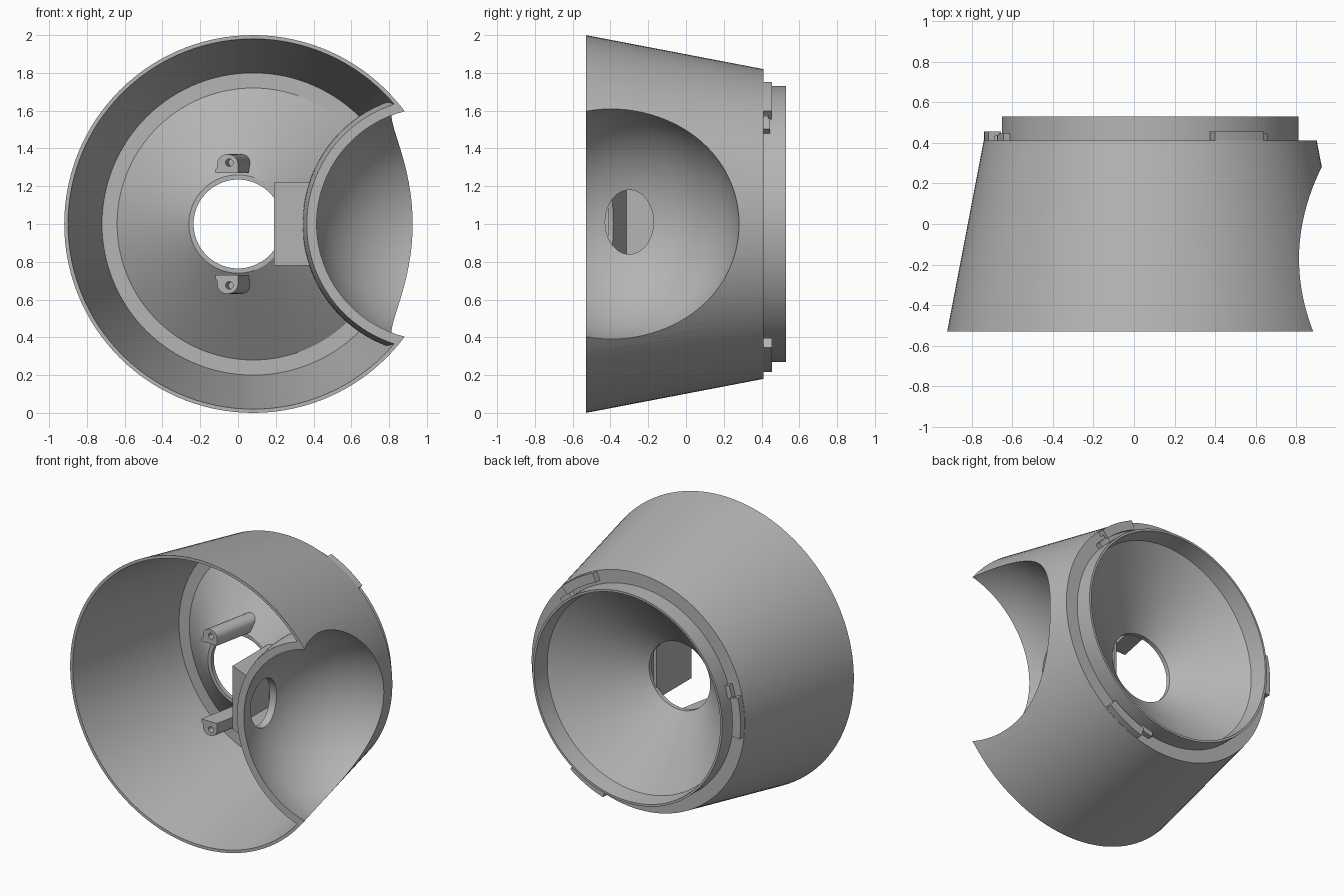
import bpy, bmesh
from math import sin, cos, pi, radians
from mathutils import Matrix, Vector

cube = bpy.data.objects.get("Cube")
if cube:
    bpy.data.objects.remove(cube)

CX = 0.08      # axis of the housing
SEG = 120
DISH = (1.03, -0.35, 1)

grey = bpy.data.materials.new("light grey plastic")
grey.use_nodes = True
grey.diffuse_color = (0.46, 0.46, 0.46, 1)
grey.node_tree.nodes["Principled BSDF"].inputs["Base Color"].default_value = (0.46, 0.46, 0.46, 1)


def finish(name, bm):
    bmesh.ops.recalc_face_normals(bm, faces=bm.faces)
    mesh = bpy.data.meshes.new(name)
    bm.to_mesh(mesh)
    bm.free()
    mesh.materials.append(grey)
    ob = bpy.data.objects.new(name, mesh)
    bpy.context.collection.objects.link(ob)
    return ob


def lathe(name, rings, closed):
    """Revolve (y, radius, centre x) points round the y direction."""
    bm = bmesh.new()
    loops = []
    for y, r, cx in rings:
        angles = [2 * pi * i / SEG for i in range(SEG)]
        loops.append([bm.verts.new((cx + r * cos(a), y, 1 + r * sin(a))) for a in angles])
    pairs = list(zip(loops, loops[1:]))
    if closed:
        pairs.append((loops[-1], loops[0]))
    else:
        bm.faces.new(loops[0])
        bm.faces.new(loops[-1])
    for a, b in pairs:
        for i in range(SEG):
            j = (i + 1) % SEG
            bm.faces.new((a[i], a[j], b[j], b[i]))
    return finish(name, bm)


def prism(name, points, offset):
    """Extrude a flat outline along an offset."""
    bm = bmesh.new()
    a = [bm.verts.new(p) for p in points]
    b = [bm.verts.new(Vector(p) + Vector(offset)) for p in points]
    bm.faces.new(a)
    bm.faces.new(b)
    for i in range(len(a)):
        j = (i + 1) % len(a)
        bm.faces.new((a[i], a[j], b[j], b[i]))
    return finish(name, bm)


def ball(name, radius):
    bm = bmesh.new()
    bmesh.ops.create_uvsphere(bm, u_segments=96, v_segments=64, radius=radius,
                              matrix=Matrix.Translation(DISH))
    return finish(name, bm)


def arc_block(name, r0, r1, y0, y1, a0, a1, steps=8):
    angles = [radians(a0 + (a1 - a0) * i / steps) for i in range(steps + 1)]
    pts = [(CX + r1 * cos(a), y0, 1 + r1 * sin(a)) for a in angles]
    pts += [(CX + r0 * cos(a), y0, 1 + r0 * sin(a)) for a in reversed(angles)]
    return prism(name, pts, (0, y1 - y0, 0))


def boolean(ob, cutter, operation="DIFFERENCE"):
    mod = ob.modifiers.new("cut", "BOOLEAN")
    mod.operation, mod.object, mod.solver = operation, cutter, "EXACT"
    select(ob)
    bpy.ops.object.modifier_apply(modifier=mod.name)


def select(ob):
    bpy.ops.object.select_all(action="DESELECT")
    ob.select_set(True)
    bpy.context.view_layer.objects.active = ob


# Cutters
outer_ball = ball("dish_outer_cutter", 0.69)
mid_ball = ball("dish_mid_cutter", 0.665)
inner_ball = ball("dish_inner_cutter", 0.64)
envelope = lathe("envelope_cutter", [(-0.53, 1.0, CX), (0.41, 0.82, CX)], False)
void = lathe("funnel_cutter", [(0.055, 0.245, 0), (0.41, 0.71, CX)], False)
port = prism("port_cutter", [(0.2, -0.3 + 0.128 * cos(i * pi / 24), 1.01 + 0.17 * sin(i * pi / 24))
                             for i in range(48)], (0.5, 0, 0))
cutters = [outer_ball, mid_ball, inner_ball, envelope, void, port]

# Housing: conical wall, back plate, collar and offset funnel
housing = lathe("housing", [
    (-0.53, 1.0, CX), (0.41, 0.82, CX), (0.41, 0.73, CX), (0.53, 0.73, CX),
    (0.53, 0.715, CX), (0.41, 0.70, CX), (0.07, 0.235, 0), (0.04, 0.235, 0),
    (0.04, 0.26, 0), (0.38, 0.72, CX), (0.38, 0.80, CX), (-0.53, 0.98, CX)], True)
boolean(housing, outer_ball)

# Round dish set into the side wall, with an oval port
dish = ball("side_dish", 0.69)
boolean(dish, envelope, "INTERSECT")
boolean(dish, inner_ball)
boolean(dish, port)

# Duct between the port and the funnel
duct = prism("duct", [(0.19, -0.33, 0.78), (0.5, -0.47, 0.78), (0.5, 0.3, 0.78),
                      (0.19, 0.3, 0.78)], (0, 0, 0.44))
duct_inside = prism("duct_cutter", [(0.21, -0.315, 0.8), (0.6, -0.49, 0.8), (0.6, 0.5, 0.8),
                                    (0.21, 0.5, 0.8)], (0, 0, 0.4))
cutters.append(duct_inside)
for cutter in (mid_ball, void, duct_inside):
    boolean(duct, cutter)
parts = [housing, dish, duct]

# Slanted screw posts above and below the funnel hole
for side, label in ((1, "upper"), (-1, "lower")):
    outline = [(-0.12, 0.27), (0.0, 0.27)]
    outline += [(-0.055 + 0.055 * cos(a * pi / 10), 0.32 + 0.05 * sin(a * pi / 10)) for a in range(11)]
    outline += [(-0.11, 0.3), (-0.12, 0.29)]
    post = prism(label + "_post", [(x, -0.23, 1 + side * z) for x, z in outline], (0.08, 0.4, 0))
    hole = prism("screw_cutter", [(-0.06 + 0.02 * cos(i * pi / 8), -0.3, 1 + side * 0.325 + 0.02 * sin(i * pi / 8))
                                  for i in range(16)], (0.03, 0.15, 0))
    cutters.append(hole)
    boolean(post, void)
    boolean(post, hole)
    parts.append(post)

# Three hooked clips on the back plate
for n, mid in enumerate((54, 174, 294), 1):
    tag = "clip_%d_" % n
    parts.append(arc_block(tag + "wall", 0.785, 0.818, 0.40, 0.455, mid - 7, mid + 13))
    parts.append(arc_block(tag + "lid", 0.755, 0.818, 0.435, 0.455, mid - 7, mid + 13))
    parts.append(arc_block(tag + "stop", 0.755, 0.785, 0.40, 0.455, mid + 10, mid + 13, 2))
    parts.append(arc_block(tag + "ramp", 0.725, 0.765, 0.41, 0.445, mid - 13, mid - 6, 3))

for cutter in cutters:
    bpy.data.objects.remove(cutter)
for ob in parts:
    select(ob)
    bpy.ops.object.shade_smooth_by_angle(angle=radians(30))
